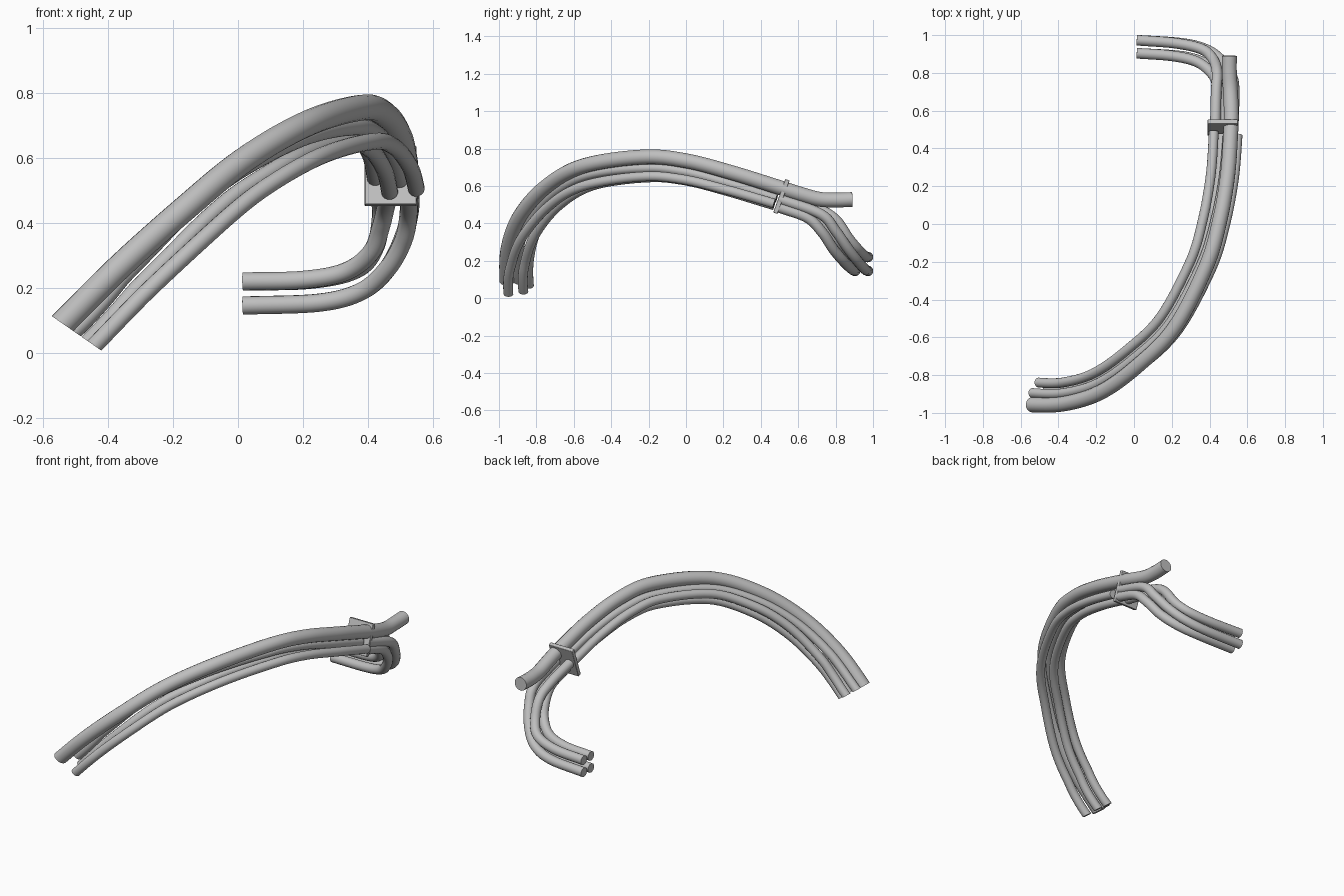
import bpy
import bmesh
import math
from mathutils import Vector

cube = bpy.data.objects.get("Cube")
if cube:
    bpy.data.objects.remove(cube)

# Single grey finish
grey = bpy.data.materials.new("hose grey")
grey.use_nodes = True
colour = (0.52, 0.52, 0.52, 1)
grey.diffuse_color = colour
grey.node_tree.nodes["Principled BSDF"].inputs["Base Color"].default_value = colour

STEPS = 8
UP = Vector((0, 0, 1))


def smooth_path(points):
    """Catmull-Rom samples through the points."""
    p = [Vector(q) for q in points]
    p = [2 * p[0] - p[1]] + p + [2 * p[-1] - p[-2]]
    out = []
    for a, b, c, d in zip(p, p[1:], p[2:], p[3:]):
        for k in range(STEPS):
            t = k / STEPS
            out.append(0.5 * (2 * b + (c - a) * t + (2 * a - 5 * b + 4 * c - d) * t * t
                              + (3 * b - a - 3 * c + d) * t ** 3))
    return out + [p[-2]]


def finish(obj):
    obj.data.materials.clear()
    obj.data.materials.append(grey)
    bpy.ops.object.select_all(action='DESELECT')
    obj.select_set(True)
    bpy.context.view_layer.objects.active = obj
    bpy.ops.object.shade_smooth_by_angle(angle=math.radians(40))


def tube(name, path, radius):
    """Sweep a capped round tube, trimmed by the slanted plane at the front end."""
    curve = bpy.data.curves.new(name, 'CURVE')
    curve.dimensions = '3D'
    curve.bevel_depth = radius
    curve.bevel_resolution = 6
    curve.use_fill_caps = True
    spline = curve.splines.new('POLY')
    spline.points.add(len(path) - 1)
    for point, co in zip(spline.points, path):
        point.co = (*co, 1)
    helper = bpy.data.objects.new(name + " path", curve)
    bpy.context.collection.objects.link(helper)
    graph = bpy.context.evaluated_depsgraph_get()
    mesh = bpy.data.meshes.new_from_object(helper.evaluated_get(graph))
    bpy.data.objects.remove(helper)

    bm = bmesh.new()
    bm.from_mesh(mesh)
    bmesh.ops.remove_doubles(bm, verts=bm.verts, dist=0.0001)
    bmesh.ops.bisect_plane(bm, geom=bm.verts[:] + bm.edges[:] + bm.faces[:],
                           plane_co=(-0.575, 0, 0.115), plane_no=(0.57, 0, 0.82),
                           clear_inner=True)
    bmesh.ops.holes_fill(bm, edges=[e for e in bm.edges if e.is_boundary], sides=0)
    bmesh.ops.recalc_face_normals(bm, faces=bm.faces)
    bm.to_mesh(mesh)
    bm.free()
    obj = bpy.data.objects.new(name, mesh)
    bpy.context.collection.objects.link(obj)
    finish(obj)


# Main hose: sweeps up, over and back through the clamp
bundle = [(-0.60, -0.95, 0.03), (-0.545, -0.957, 0.085), (-0.37, -0.952, 0.26),
          (-0.175, -0.89, 0.435), (0.02, -0.75, 0.595), (0.215, -0.55, 0.707),
          (0.38, -0.23, 0.755), (0.45, 0, 0.735), (0.495, 0.25, 0.67), (0.513, 0.5, 0.592)]
outlet = [(0.515, 0.6, 0.56), (0.51, 0.71, 0.53), (0.505, 0.8, 0.525), (0.505, 0.89, 0.528)]
main = smooth_path(bundle + outlet)
tube("main_hose", main, 0.04)

# Four thin hoses beside it: (inward, upward) offsets at start, crest and clamp
offsets = {
    "inner_hose": [(0.125, -0.035), (0.088, -0.06), (0.09, -0.055)],
    "middle_hose": [(0.07, 0.01), (0.027, -0.06), (0.015, -0.062)],
    "outer_lower_hose": [(0.02, -0.12), (-0.03, -0.105), (-0.037, -0.09)],
    "inner_lower_hose": [(0.10, -0.09), (0.045, -0.11), (0.045, -0.1)],
}
crest, last = 6 * STEPS, 9 * STEPS
for name, stations in offsets.items():
    start, top, clamp_end = [Vector(s) for s in stations]
    path = []
    for i in range(last + 1):
        tangent = (main[i + 1] - main[max(i - 1, 0)]).normalized()
        inward = UP.cross(tangent).normalized()
        upward = tangent.cross(inward)
        if i < crest:
            off = start.lerp(top, i / crest)
        else:
            off = top.lerp(clamp_end, (i - crest) / (last - crest))
        path.append(main[i] + inward * off.x + upward * off.y)
    tube(name, path, 0.026)

# Thin hoses behind the clamp, dropping and turning inward
branches = {
    "upper_rear_branch": [(0.43, 0.5, 0.54), (0.435, 0.70, 0.48), (0.44, 0.80, 0.42),
                          (0.42, 0.87, 0.32), (0.36, 0.925, 0.255), (0.22, 0.957, 0.225),
                          (0.015, 0.973, 0.22)],
    "upper_front_branch": [(0.465, 0.5, 0.49), (0.455, 0.66, 0.45), (0.44, 0.74, 0.39),
                           (0.41, 0.80, 0.31), (0.33, 0.86, 0.25), (0.2, 0.89, 0.225),
                           (0.015, 0.904, 0.22)],
    "lower_rear_branch": [(0.525, 0.5, 0.53), (0.53, 0.72, 0.45), (0.51, 0.80, 0.36),
                          (0.46, 0.87, 0.26), (0.38, 0.925, 0.19), (0.25, 0.957, 0.155),
                          (0.015, 0.973, 0.146)],
    "lower_front_branch": [(0.525, 0.5, 0.485), (0.525, 0.65, 0.43), (0.51, 0.73, 0.35),
                           (0.46, 0.79, 0.26), (0.38, 0.85, 0.19), (0.25, 0.888, 0.155),
                           (0.015, 0.904, 0.146)],
}
for name, points in branches.items():
    tube(name, smooth_path(points), 0.028)

# Tilted clamp plate
bpy.ops.mesh.primitive_cube_add(size=1, location=(0.47, 0.51, 0.544),
                                rotation=(math.radians(-20), 0, 0))
clamp = bpy.context.object
clamp.name = "clamp_plate"
clamp.scale = (0.16, 0.024, 0.19)
bpy.ops.object.transform_apply(location=False, rotation=False, scale=True)
bevel = clamp.modifiers.new("soft edges", 'BEVEL')
bevel.width = 0.003
bevel.segments = 2
finish(clamp)
